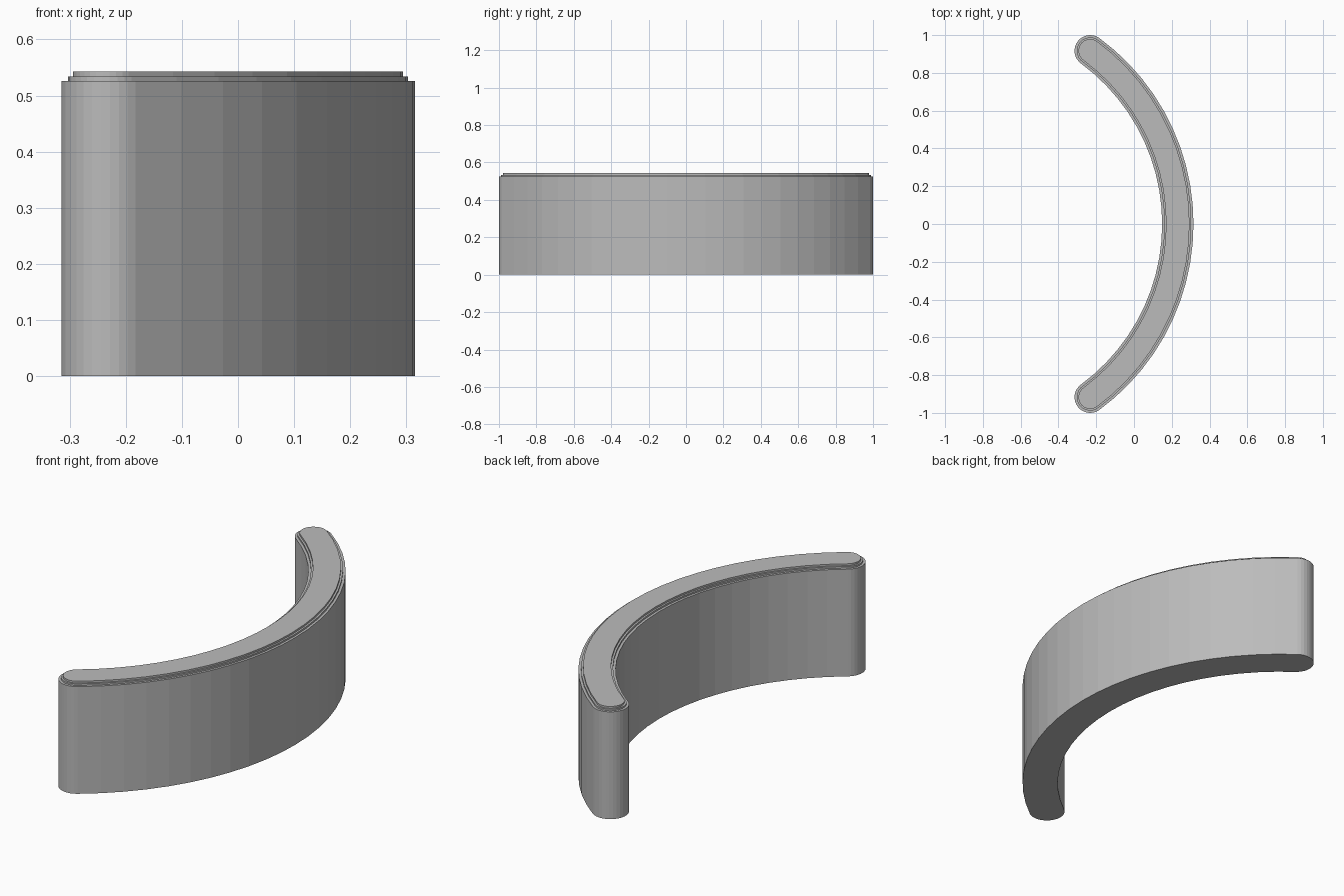
import bpy, bmesh
from math import sin, cos, pi, atan2, hypot

cube = bpy.data.objects.get("Cube")
if cube:
    bpy.data.objects.remove(cube, do_unlink=True)

HALF_WIDTH = 0.083
TIP_X, TIP_Y = 0.232, 0.917       # the centre line runs from tip to tip
RADIUS = hypot(2 * TIP_X, TIP_Y) ** 2 / (4 * TIP_X)
CENTRE_X = TIP_X - RADIUS
HALF_ANGLE = atan2(TIP_Y, -TIP_X - CENTRE_X)
ARC_STEPS, CAP_STEPS = 22, 16

grey = bpy.data.materials.new("plain_grey")
grey.use_nodes = True
colour = (0.5, 0.5, 0.5, 1)
grey.diffuse_color = colour
grey.node_tree.nodes["Principled BSDF"].inputs["Base Color"].default_value = colour


def arc(cx, cy, r, start, end, steps):
    angles = [start + (end - start) * i / steps for i in range(steps + 1)]
    return [(cx + r * cos(a), cy + r * sin(a)) for a in angles]


def outline(inset):
    """Curved bar with round ends, counter-clockwise."""
    w, a = HALF_WIDTH - inset, HALF_ANGLE
    outer = arc(CENTRE_X, 0, RADIUS + w, -a, a, ARC_STEPS)
    inner = arc(CENTRE_X, 0, RADIUS - w, a, -a, ARC_STEPS)
    back_cap = arc(-TIP_X, TIP_Y, w, a, a + pi, CAP_STEPS)
    front_cap = arc(-TIP_X, -TIP_Y, w, pi - a, 2 * pi - a, CAP_STEPS)
    return outer[:-1] + back_cap[:-1] + inner[:-1] + front_cap[:-1]


# Wall with two small stepped ledges at the top: (inset, height)
levels = [(0, 0), (0, 0.526), (0.012, 0.526), (0.012, 0.534),
          (0.021, 0.534), (0.021, 0.543)]
bm = bmesh.new()
rings = [[bm.verts.new((x, y, z)) for x, y in outline(inset)]
         for inset, z in levels]
for low, high in zip(rings, rings[1:]):
    for i in range(len(low)):
        j = (i + 1) % len(low)
        bm.faces.new((low[i], low[j], high[j], high[i]))
bm.faces.new(rings[0][::-1])
bm.faces.new(rings[-1])

mesh = bpy.data.meshes.new("curved_wall")
bm.to_mesh(mesh)
bm.free()
mesh.materials.append(grey)
wall = bpy.data.objects.new("curved_wall", mesh)
bpy.context.collection.objects.link(wall)
